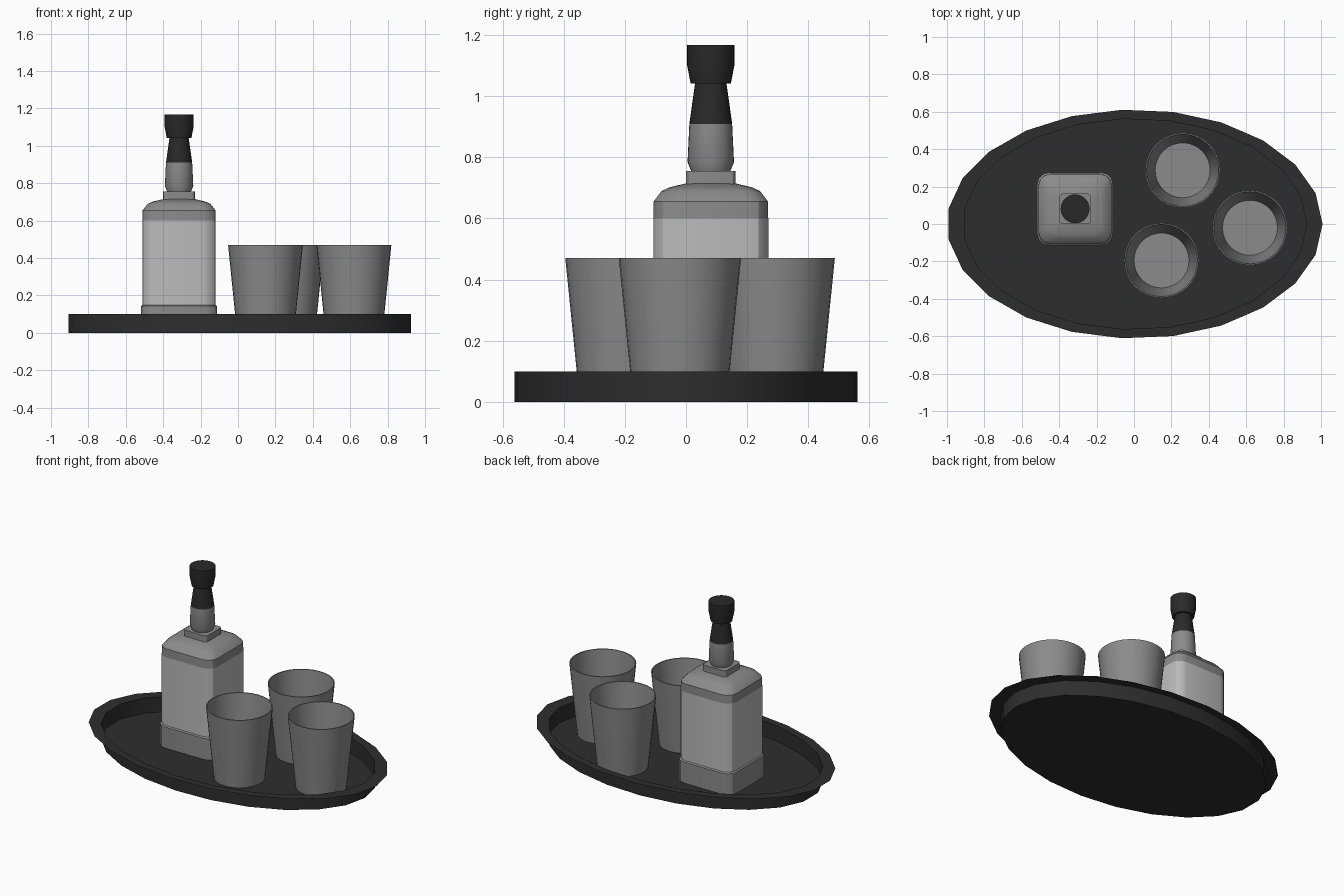
import bpy, bmesh
from math import cos, sin, pi, radians

cube = bpy.data.objects.get("Cube")
if cube:
    bpy.data.objects.remove(cube, do_unlink=True)


def make_material(name, grey):
    mat = bpy.data.materials.new(name)
    mat.use_nodes = True
    color = (grey, grey, grey, 1)
    mat.diffuse_color = color
    mat.node_tree.nodes["Principled BSDF"].inputs["Base Color"].default_value = color
    return mat


TRAY = make_material("tray charcoal", 0.027)
CAP = make_material("cap black", 0.022)
GLASS = make_material("glass grey", 0.26)
LABEL = make_material("label light grey", 0.5)


def ellipse(rx, ry, z, sides):
    return [(rx * cos(2 * pi * i / sides), ry * sin(2 * pi * i / sides), z)
            for i in range(sides)]


def circle(r, z):
    return ellipse(r, r, z, 32)


def rounded_square(half, z, radius, steps=3):
    # Four corner arcs, slightly shallower front to back
    ring = []
    for quarter in range(4):
        mid = quarter * pi / 2 + pi / 4
        cx = (half - radius) * (1 if cos(mid) > 0 else -1)
        cy = (half - radius) * (1 if sin(mid) > 0 else -1)
        for s in range(steps + 1):
            a = quarter * pi / 2 + s * pi / 2 / steps
            ring.append((cx + radius * cos(a), (cy + radius * sin(a)) * 0.96, z))
    return ring


def loft(name, rings, material, place=(0, 0), bottom=True, top=True, angle=30):
    bm = bmesh.new()
    loops = [[bm.verts.new(p) for p in ring] for ring in rings]
    for low, high in zip(loops, loops[1:]):
        n = len(low)
        for i in range(n):
            j = (i + 1) % n
            bm.faces.new((low[i], low[j], high[j], high[i]))
    if bottom:
        bm.faces.new(loops[0][::-1])
    if top:
        bm.faces.new(loops[-1])
    mesh = bpy.data.meshes.new(name)
    bm.to_mesh(mesh)
    bm.free()
    mesh.materials.append(material)
    obj = bpy.data.objects.new(name, mesh)
    obj.location = (*place, 0)
    bpy.context.collection.objects.link(obj)
    bpy.ops.object.select_all(action='DESELECT')
    obj.select_set(True)
    bpy.context.view_layer.objects.active = obj
    bpy.ops.object.shade_smooth_by_angle(angle=radians(angle))
    return obj


# Oval tray: thin floor, upright wall and flat flange
loft("tray", [ellipse(0.92, 0.563, 0, 23), ellipse(0.92, 0.563, 0.1, 23),
              ellipse(1.004, 0.612, 0.1, 23)], TRAY, (0.004, 0), top=False)

# Three tapered tumblers with thin walls
spots = {"front": (0.147, -0.195), "back": (0.26, 0.287), "side": (0.62, -0.02)}
for label, spot in spots.items():
    loft(label + "_tumbler", [circle(0.153, 0.004), circle(0.2, 0.47),
                              circle(0.193, 0.47), circle(0.147, 0.012)], GLASS, spot)

# Square bottle: foot, wrapped label and shoulder
BOTTLE = (-0.315, 0.081)


def square_part(name, profile, material, radius=0.065, **caps):
    rings = [rounded_square(half, z, min(radius, half * 0.5)) for half, z in profile]
    return loft(name, rings, material, BOTTLE, **caps)


square_part("bottle_foot", [(0.203, 0.004), (0.203, 0.143), (0.196, 0.15)], GLASS, top=False)
square_part("bottle_label", [(0.196, 0.15), (0.196, 0.6)], LABEL, bottom=False, top=False)
square_part("bottle_shoulder", [(0.196, 0.6), (0.195, 0.655), (0.168, 0.69),
                                (0.14, 0.702), (0.08, 0.716)], GLASS, bottom=False)
square_part("bottle_collar", [(0.085, 0.712), (0.085, 0.755)], GLASS, radius=0.02)


# Round neck, sleeve and stopper
def round_part(name, profile, material):
    return loft(name, [circle(r, z) for r, z in profile], material, BOTTLE)


round_part("bottle_neck", [(0.062, 0.75), (0.076, 0.785), (0.07, 0.91)], GLASS)
round_part("neck_sleeve", [(0.07, 0.91), (0.051, 1.045)], CAP)
round_part("stopper", [(0.066, 1.042), (0.077, 1.1), (0.077, 1.167)], CAP)
